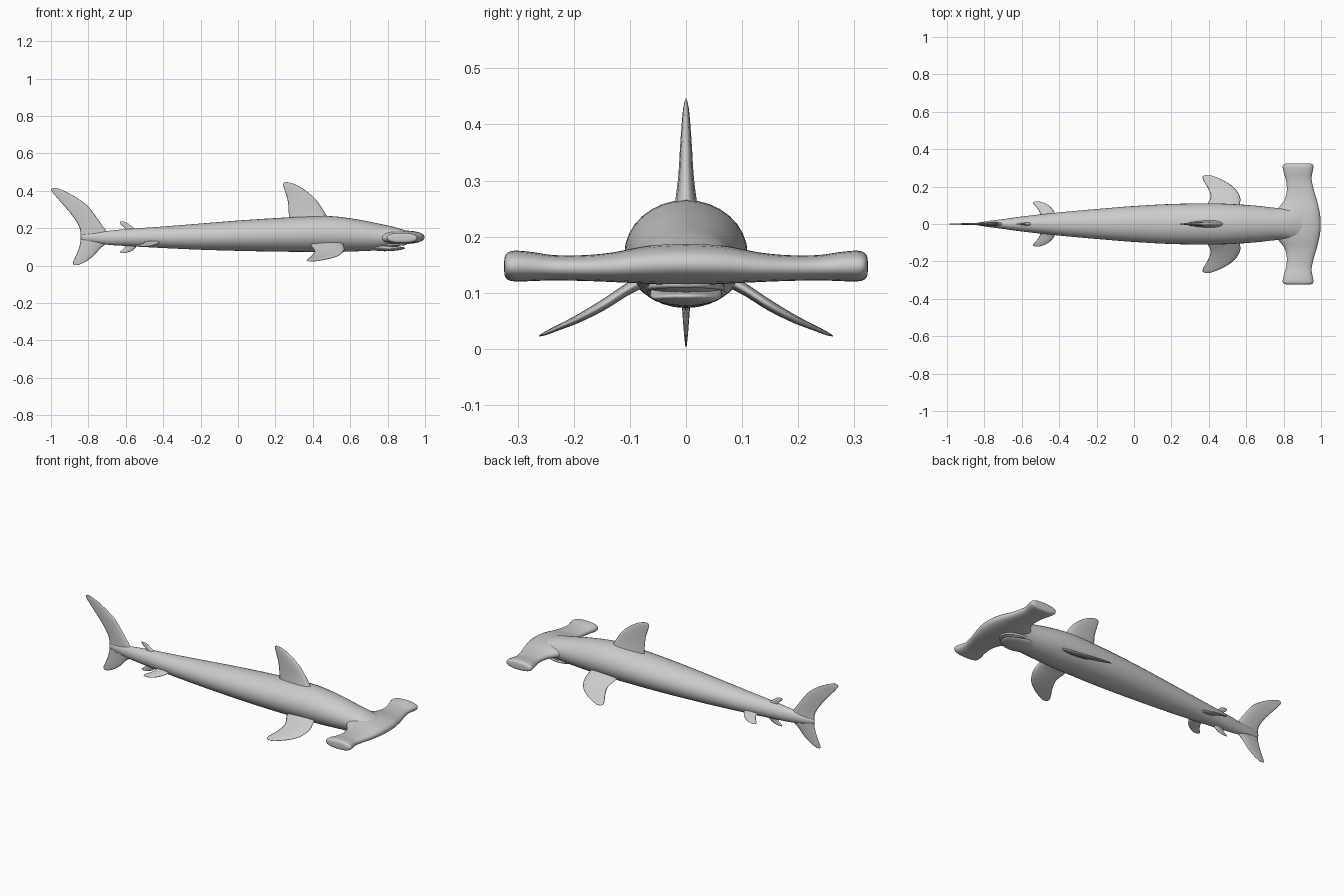
import bpy, bmesh, math


def smooth_stations(st, steps):
    # Catmull-Rom interpolation of station tuples
    out = []
    for i in range(len(st) - 1):
        p0, p1, p2 = st[max(i - 1, 0)], st[i], st[i + 1]
        p3 = st[min(i + 2, len(st) - 1)]
        for k in range(steps):
            t = k / steps
            out.append([0.5 * (2 * b + (c - a) * t + (2 * a - 5 * b + 4 * c - d) * t * t
                               + (3 * b - a - 3 * c + d) * t ** 3)
                        for a, b, c, d in zip(p0, p1, p2, p3)])
    return out + [list(st[-1])]


def loft(name, rings, mirror=False):
    bm = bmesh.new()
    vr = [[bm.verts.new(p) for p in r] for r in rings]
    n = len(vr[0])
    for a, b in zip(vr, vr[1:]):
        for i in range(n):
            bm.faces.new((a[i], a[(i + 1) % n], b[(i + 1) % n], b[i]))
    bm.faces.new(vr[0][::-1])
    bm.faces.new(vr[-1])
    bmesh.ops.recalc_face_normals(bm, faces=bm.faces)
    for f in bm.faces:
        f.smooth = True
    me = bpy.data.meshes.new(name)
    bm.to_mesh(me)
    bm.free()
    ob = bpy.data.objects.new(name, me)
    bpy.context.collection.objects.link(ob)
    if mirror:
        ob.modifiers.new("Mirror", 'MIRROR').use_axis = (False, True, False)
    return ob


def angles(n):
    return [2 * math.pi * i / n for i in range(n)]


def power(v, e):
    return math.copysign(abs(v) ** e, v)


def trunk(name, st):
    # stations: x, bottom z, top z, half width
    return loft(name, [[(x, w * math.cos(a), (b + t) / 2 + (t - b) / 2 * math.sin(a))
                        for a in angles(32)] for x, b, t, w in smooth_stations(st, 4)])


def fin(name, st, upright=True, mirror=False):
    # stations: back x, front x, y, z, half thickness
    rings = []
    for b, f, y, z, h in smooth_stations(st, 4):
        ring = []
        for a in angles(16):
            x = (b + f) / 2 + (f - b) / 2 * math.cos(a)
            d = h * math.sin(a) * (0.85 + 0.35 * math.cos(a))
            ring.append((x, y + d, z) if upright else (x, y, z + d))
        rings.append(ring)
    return loft(name, rings, mirror)


# Body from tail stem to snout
trunk("body", [
    (-0.84, 0.140, 0.165, 0.006), (-0.78, 0.125, 0.175, 0.016), (-0.70, 0.112, 0.185, 0.026),
    (-0.60, 0.105, 0.195, 0.040), (-0.40, 0.094, 0.209, 0.062), (-0.20, 0.085, 0.225, 0.080),
    (0.00, 0.079, 0.241, 0.096), (0.20, 0.075, 0.254, 0.107), (0.40, 0.073, 0.264, 0.110),
    (0.52, 0.073, 0.263, 0.107), (0.65, 0.077, 0.245, 0.098), (0.76, 0.083, 0.223, 0.086),
    (0.83, 0.096, 0.208, 0.084), (0.89, 0.114, 0.190, 0.080), (0.95, 0.124, 0.172, 0.062),
    (0.985, 0.137, 0.158, 0.030)])

# Hammer-shaped head: y, back x, front x, bottom z, top z
half = [(0.00, 0.74, 0.998, 0.115, 0.188), (0.05, 0.745, 0.995, 0.115, 0.186),
        (0.09, 0.775, 0.987, 0.117, 0.180), (0.13, 0.805, 0.977, 0.119, 0.172),
        (0.18, 0.817, 0.962, 0.121, 0.167), (0.235, 0.812, 0.950, 0.122, 0.167),
        (0.27, 0.802, 0.953, 0.121, 0.172), (0.30, 0.795, 0.959, 0.120, 0.175),
        (0.315, 0.797, 0.958, 0.122, 0.173), (0.322, 0.808, 0.948, 0.128, 0.167),
        (0.324, 0.835, 0.925, 0.138, 0.157)]
full = [(-s[0],) + s[1:] for s in half[:0:-1]] + half
loft("hammer_head", [[((b + f) / 2 + (f - b) / 2 * power(math.cos(a), 0.85), y,
                       (l + t) / 2 + (t - l) / 2 * power(math.sin(a), 0.85))
                      for a in angles(24)] for y, b, f, l, t in smooth_stations(full, 3)])

# Lower jaw below the mouth gap
trunk("lower_jaw", [(0.70, 0.085, 0.14, 0.05), (0.77, 0.077, 0.120, 0.064),
                    (0.83, 0.079, 0.105, 0.060), (0.87, 0.084, 0.101, 0.042),
                    (0.887, 0.089, 0.098, 0.022), (0.892, 0.092, 0.095, 0.006)])

# Upper lip, an arched tube
lip = bpy.data.curves.new("upper_lip", 'CURVE')
lip.dimensions = '3D'
lip.bevel_depth = 0.006
lip.bevel_resolution = 2
lip.use_fill_caps = True
sp = lip.splines.new('POLY')
sp.points.add(12)
for i, p in enumerate(sp.points):
    a = math.pi * (i / 12 - 0.5)
    p.co = (0.79 + 0.105 * math.cos(a), 0.064 * math.sin(a), 0.109 + 0.006 * math.cos(a), 1)
sp.use_smooth = True
bpy.context.collection.objects.link(bpy.data.objects.new("upper_lip", lip))

# Main dorsal fin
fin("dorsal_fin", [
    (0.275, 0.50, 0, 0.225, 0.030), (0.272, 0.475, 0, 0.265, 0.021), (0.270, 0.448, 0, 0.31, 0.015),
    (0.264, 0.415, 0, 0.355, 0.012), (0.252, 0.37, 0, 0.395, 0.009), (0.243, 0.325, 0, 0.425, 0.006),
    (0.242, 0.29, 0, 0.440, 0.003), (0.252, 0.265, 0, 0.446, 0.001)])

# Tail fin, lower tip to upper tip
fin("tail_fin", [
    (-0.878, -0.855, 0, 0.003, 0.001), (-0.882, -0.82, 0, 0.018, 0.003),
    (-0.868, -0.775, 0, 0.05, 0.006), (-0.852, -0.738, 0, 0.09, 0.009),
    (-0.843, -0.70, 0, 0.125, 0.012), (-0.842, -0.695, 0, 0.165, 0.012),
    (-0.850, -0.722, 0, 0.21, 0.010), (-0.888, -0.765, 0, 0.27, 0.008),
    (-0.930, -0.805, 0, 0.32, 0.007), (-0.965, -0.858, 0, 0.36, 0.005),
    (-0.990, -0.910, 0, 0.39, 0.004), (-0.999, -0.95, 0, 0.408, 0.002),
    (-0.990, -0.972, 0, 0.416, 0.001)])

# Small rear fins above and below the tail stem
fin("rear_dorsal_fin", [
    (-0.605, -0.53, 0, 0.175, 0.012), (-0.605, -0.555, 0, 0.200, 0.009),
    (-0.622, -0.575, 0, 0.215, 0.006), (-0.632, -0.592, 0, 0.228, 0.004),
    (-0.630, -0.612, 0, 0.235, 0.001)])
fin("anal_fin", [
    (-0.605, -0.53, 0, 0.125, 0.012), (-0.605, -0.545, 0, 0.100, 0.009),
    (-0.618, -0.558, 0, 0.085, 0.006), (-0.632, -0.578, 0, 0.074, 0.004),
    (-0.628, -0.605, 0, 0.068, 0.001)])

# Paired pectoral and pelvic fins
fin("pectoral_fins", [
    (0.385, 0.56, 0.075, 0.122, 0.014), (0.392, 0.566, 0.105, 0.106, 0.013),
    (0.410, 0.567, 0.145, 0.080, 0.012), (0.396, 0.540, 0.19, 0.055, 0.009),
    (0.376, 0.493, 0.225, 0.039, 0.006), (0.366, 0.44, 0.25, 0.028, 0.004),
    (0.378, 0.405, 0.262, 0.023, 0.001)], upright=False, mirror=True)
fin("pelvic_fins", [
    (-0.50, -0.41, 0.035, 0.130, 0.010), (-0.505, -0.425, 0.065, 0.120, 0.008),
    (-0.522, -0.445, 0.09, 0.112, 0.006), (-0.540, -0.475, 0.11, 0.105, 0.004),
    (-0.530, -0.508, 0.121, 0.102, 0.001)], upright=False, mirror=True)
